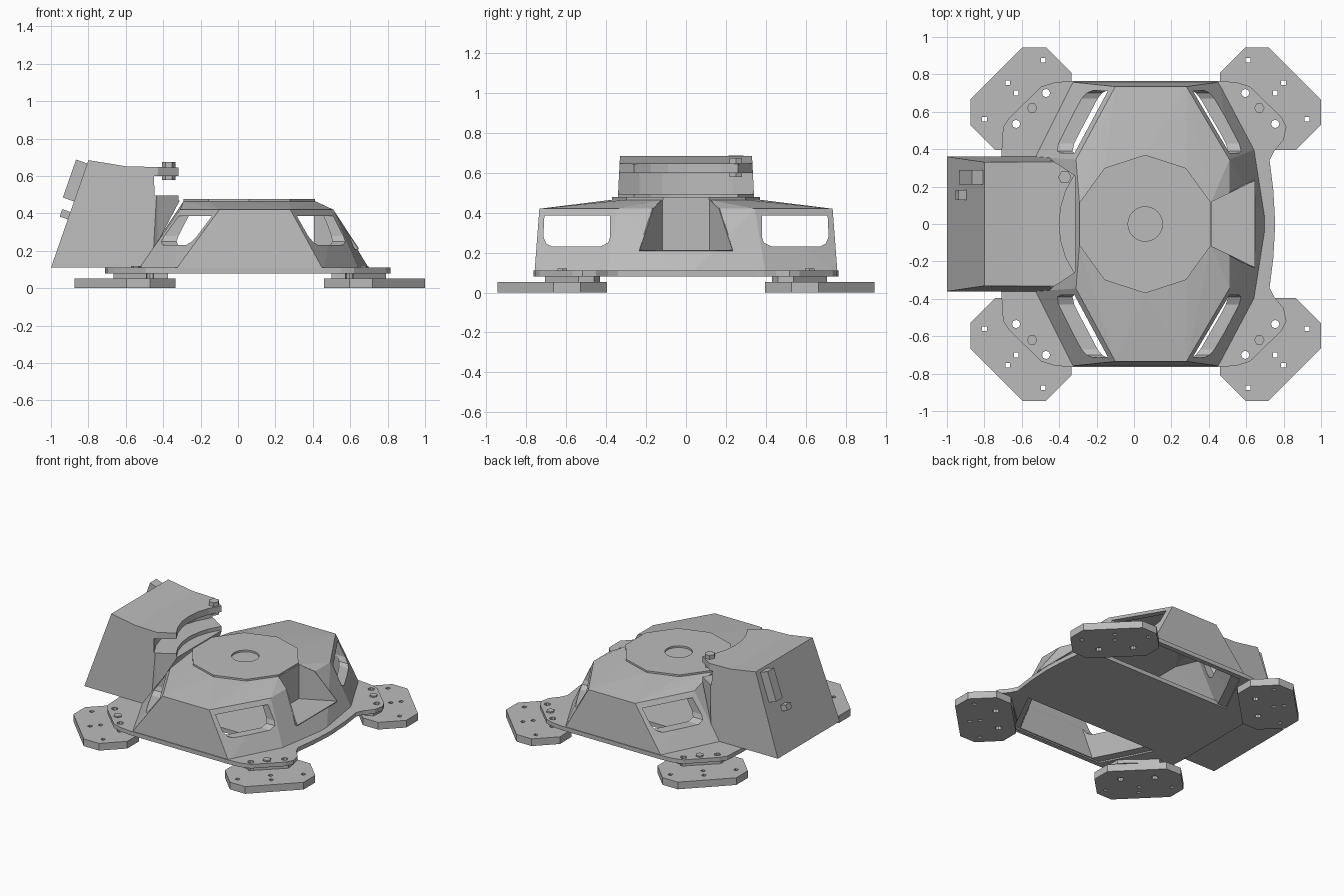
import bpy, bmesh, math
from mathutils import Matrix, Vector

default_cube = bpy.data.objects.get("Cube")
if default_cube:
    bpy.data.objects.remove(default_cube, do_unlink=True)

# Single painted metal colour
grey = bpy.data.materials.new("plain_grey")
grey.use_nodes = True
colour = (0.5, 0.5, 0.5, 1)
grey.diffuse_color = colour
for node in grey.node_tree.nodes:
    if node.type == "BSDF_PRINCIPLED":
        node.inputs["Base Color"].default_value = colour

AXIS_X = 0.06       # middle of the turntable
MIRROR_X = 0.125    # sum of mirrored x positions


def finish(name, bm):
    bmesh.ops.recalc_face_normals(bm, faces=bm.faces)
    mesh = bpy.data.meshes.new(name)
    bm.to_mesh(mesh)
    bm.free()
    mesh.materials.append(grey)
    obj = bpy.data.objects.new(name, mesh)
    bpy.context.scene.collection.objects.link(obj)
    return obj


def prism(name, outlines, low, high, along="z"):
    """Extrude flat outlines along z, x (outline is y,z) or y (outline is x,z)."""
    place = {"z": lambda a, b, c: (a, b, c),
             "x": lambda a, b, c: (c, a, b),
             "y": lambda a, b, c: (a, c, b)}[along]
    bm = bmesh.new()
    for outline in outlines:
        bottom = [bm.verts.new(place(a, b, low)) for a, b in outline]
        top = [bm.verts.new(place(a, b, high)) for a, b in outline]
        bm.faces.new(bottom)
        bm.faces.new(top)
        for i in range(len(outline)):
            j = (i + 1) % len(outline)
            bm.faces.new((bottom[i], bottom[j], top[j], top[i]))
    return finish(name, bm)


def ngon(x, y, radius, sides, turn=0):
    return [(x + radius * math.cos(math.radians(turn) + math.tau * i / sides),
             y + radius * math.sin(math.radians(turn) + math.tau * i / sides))
            for i in range(sides)]


def hull(name, points):
    bm = bmesh.new()
    for p in points:
        bm.verts.new(p)
    bmesh.ops.convex_hull(bm, input=bm.verts)
    loose = [v for v in bm.verts if not v.link_faces]
    bmesh.ops.delete(bm, geom=loose, context="VERTS")
    bmesh.ops.dissolve_limit(bm, angle_limit=math.radians(1),
                             verts=bm.verts, edges=bm.edges)
    return finish(name, bm)


def combine(obj, cutter, operation="DIFFERENCE"):
    cutter.hide_render = True
    mod = obj.modifiers.new("cut", "BOOLEAN")
    mod.operation = operation
    mod.solver = "EXACT"
    mod.object = cutter
    bpy.context.view_layer.update()
    graph = bpy.context.evaluated_depsgraph_get()
    mesh = bpy.data.meshes.new_from_object(obj.evaluated_get(graph))
    obj.modifiers.clear()
    obj.data = mesh
    bpy.data.objects.remove(cutter, do_unlink=True)


def both_sides(points):
    return points + [(x, -y) for x, y in reversed(points)]


def tilted_box(name, centre, size, angle):
    bm = bmesh.new()
    matrix = (Matrix.Translation(centre) @ Matrix.Rotation(angle, 4, "Y")
              @ Matrix.Diagonal((*size, 1)))
    bmesh.ops.create_cube(bm, size=1, matrix=matrix)
    return finish(name, bm)


# Hollow faceted body shell
lower = both_sides([(0.71, 0.02), (0.65, 0.4), (0.46, 0.76), (-0.34, 0.76), (-0.54, 0.36)])
upper = both_sides([(0.51, 0.345), (0.28, 0.735), (-0.1, 0.735), (-0.31, 0.345)])
crown = ngon(AXIS_X, 0, 0.37, 10, 18)
shell = ([(x, y, 0.09) for x, y in lower] + [(x, y, 0.42) for x, y in upper]
         + [(x, y, 0.465) for x, y in crown])
body = hull("body_shell", shell)
cavity = hull("cavity_cutter", [((x - 0.08) * 0.94 + 0.08, y * 0.96,
                                 -0.05 if z < 0.1 else z - 0.03) for x, y, z in shell])
combine(body, cavity)

# Corner windows, cut straight through from end to end
for side in (1, -1):
    window = [(0.38, 0.385), (0.71, 0.385), (0.715, 0.28), (0.7, 0.245),
              (0.67, 0.23), (0.43, 0.23), (0.39, 0.25), (0.38, 0.28)]
    combine(body, prism("window_cutter", [[(side * y, z) for y, z in window]], -2, 2, "x"))

# Wedge recess in the +x end with its own lining
wedge = both_sides([(0.405, 0.118), (0.8, 0.311)])
combine(body, prism("recess_cutter", [wedge], 0.21, 0.8))
bm = bmesh.new()
rows = []
for s in (1, -1):
    rows.append([bm.verts.new((x, s * y, z)) for x, y, z in
                 [(0.41, 0.12, 0.21), (0.645, 0.235, 0.21), (0.508, 0.168, 0.42), (0.41, 0.12, 0.465)]])
a, b = rows
bm.faces.new(a)
bm.faces.new(b)
bm.faces.new((a[0], a[1], b[1], b[0]))
bm.faces.new((a[0], a[3], b[3], b[0]))
lining = finish("recess_lining", bm)
thick = lining.modifiers.new("thickness", "SOLIDIFY")
thick.thickness = 0.008
thick.offset = 0

# Ten-sided turntable with a round socket
turntable = prism("turntable", [crown], 0.44, 0.478)
combine(turntable, prism("socket_cutter", [ngon(AXIS_X, 0, 0.092, 24)], 0.452, 0.6))

# Base plate with four lugs and two open bays
right_edge = [(0.755, 0), (0.745, 0.18), (0.725, 0.34), (0.75, 0.39), (0.8, 0.45),
              (0.815, 0.52), (0.79, 0.57), (0.62, 0.735), (0.55, 0.757), (0.46, 0.765)]
left_edge = [(MIRROR_X - x, y) for x, y in reversed(right_edge[4:])]
left_edge[-2:] = [(-0.7, 0.52), (-0.71, 0.36)]
half = right_edge + left_edge
base = prism("base_plate", [half + [(x, -y) for x, y in reversed(half[1:])]], 0.08, 0.11)
bay = [(-0.31, 0.73), (0.43, 0.73), (0.61, 0.37), (-0.49, 0.37)]
combine(base, prism("bay_cutter", [bay, [(x, -y) for x, y in bay]], 0, 0.3))

# Feet, spacers and bolts at the four corners
foot_half = [(-0.135, 0.275), (-0.01, 0.275), (0.27, -0.005), (0.27, -0.14)]
foot = [(0.73 + x, 0.67 + y) for x, y in foot_half + [(-x, -y) for x, y in foot_half]]
spacer = [(0.5, 0.7), (0.61, 0.71), (0.79, 0.54), (0.78, 0.46), (0.71, 0.43), (0.5, 0.62)]
pin_holes = [(0.61, 0.875), (0.8, 0.755), (0.755, 0.7), (0.925, 0.56)]
bolt_holes = [(0.595, 0.7), (0.755, 0.535)]
for end in ("left", "right"):
    for side in ("front", "back"):
        def corner(points):
            return [(x if end == "right" else MIRROR_X - x,
                     y if side == "back" else -y) for x, y in points]

        tag = side + "_" + end
        pad = prism("foot_" + tag, [corner(foot)], 0, 0.053)
        combine(pad, prism("pin_cutter", [ngon(x, y, 0.018, 4, 45)
                                          for x, y in corner(pin_holes)], -1, 1))
        block = prism("spacer_" + tag, [corner(spacer)], 0.053, 0.081)
        holes = [ngon(x, y, 0.022, 8) for x, y in corner(bolt_holes)]
        for part in (pad, block, base):
            combine(part, prism("bolt_cutter", holes, -0.5, 0.5))
        (x, y), = corner([(0.67, 0.62)])
        prism("bolt_" + tag, [ngon(x, y, 0.028, 6)], 0.1, 0.12)

# Sloped housing at the -x end, ending in a forked clamp
side_profile = [(-1, 0.11), (-0.8, 0.685), (-0.6, 0.652), (-0.31, 0.645), (-0.31, 0.472), (-0.5, 0.11)]
housing = prism("clamp_housing", [side_profile], -0.36, 0.36, "y")
for v in housing.data.vertices:
    v.co.y *= 1 - 0.08 * (v.co.z - 0.11) / 0.57
plan = both_sides([(-1.1, 0.4), (-0.5, 0.4), (-0.43, 0.335), (-0.315, 0.26), (-0.3, 0.2)])
combine(housing, prism("plan_cutter", [plan], 0, 1), "INTERSECT")
combine(housing, prism("arc_cutter", [ngon(AXIS_X, 0, 0.46, 32)], 0.468, 1))
combine(housing, prism("slot_cutter", [ngon(AXIS_X, 0, 0.61, 32)], 0.495, 0.6))

# Clamp bolt, and fittings on the sloped outer face
prism("clamp_bolt", [ngon(-0.37, 0.25, 0.036, 6)], 0.58, 0.675)
slope = math.atan2(0.2, 0.575)
tilted_box("raised_panel", Vector((-0.868, 0.25, 0.575)), (0.07, 0.075, 0.215), slope)
tilted_box("small_latch", Vector((-0.918, 0.155, 0.393)), (0.06, 0.055, 0.042), slope)
